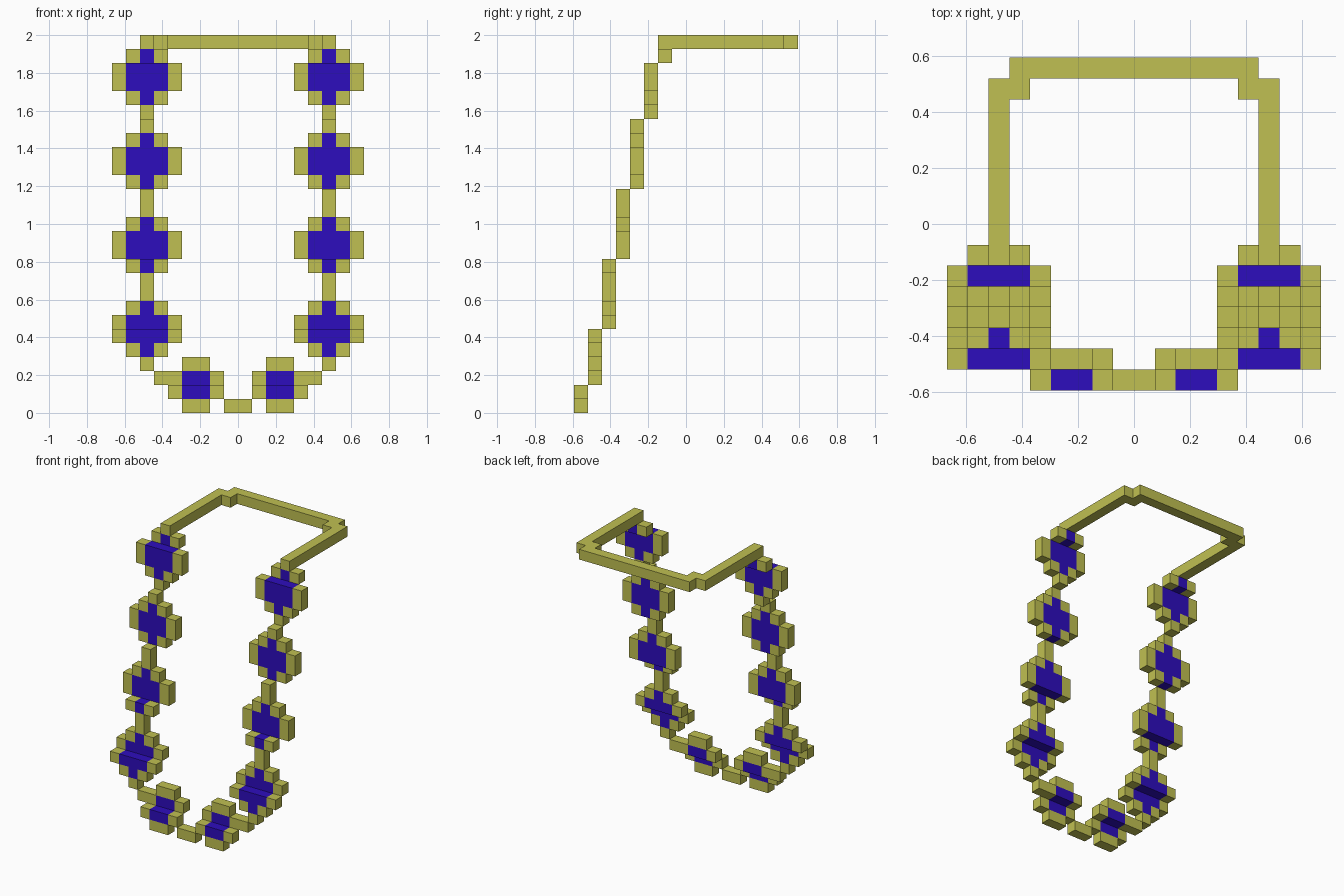
import bpy, bmesh

cube = bpy.data.objects.get("Cube")
if cube:
    bpy.data.objects.remove(cube, do_unlink=True)

U = 2 / 27                                # edge of one block
STEPS = [0, 2, 6, 11, 16, 21, 25, 27]     # heights where the chain steps back one block


def material(name, color):
    m = bpy.data.materials.new(name)
    m.use_nodes = True
    m.diffuse_color = color
    m.node_tree.nodes["Principled BSDF"].inputs["Base Color"].default_value = color
    return m


GOLD = material("gold", (0.527, 0.527, 0.084, 1))
BLUE = material("gem blue", (0.027, 0.004, 0.515, 1))


def build(name, boxes, mat):
    """Make one object from boxes (x0, x1, y0, y1, z0, z1) in block units."""
    bm = bmesh.new()
    for x0, x1, y0, y1, z0, z1 in boxes:
        verts = bmesh.ops.create_cube(bm, size=1)["verts"]
        bmesh.ops.scale(bm, vec=((x1 - x0) * U, (y1 - y0) * U, (z1 - z0) * U), verts=verts)
        bmesh.ops.translate(bm, vec=((x0 + x1) / 2 * U, (y0 + y1) / 2 * U, (z0 + z1) / 2 * U),
                            verts=verts)
    mesh = bpy.data.meshes.new(name)
    bm.to_mesh(mesh)
    bm.free()
    mesh.materials.append(mat)
    obj = bpy.data.objects.new(name, mesh)
    bpy.context.collection.objects.link(obj)


def sloped(x0, x1, z0, z1):
    """Split an upright box into the pieces that follow the stepped slope."""
    out = []
    for layer, (a, b) in enumerate(zip(STEPS, STEPS[1:])):
        lo, hi = max(a, z0), min(b, z1)
        if lo < hi:
            out.append((x0, x1, layer - 8, layer - 7, lo, hi))
    return out


def pair(name, boxes, mat):
    """Build a part on the left (+x) and its mirror on the right."""
    build("left_" + name, boxes, mat)
    build("right_" + name, [(-b[1], -b[0], *b[2:]) for b in boxes], mat)


# Four large gems up each side, with settings and the links above them
for n, z in enumerate((4, 10, 16, 22), 1):
    gem = sloped(6, 7, z, z + 1) + sloped(5, 8, z + 1, z + 3) + sloped(6, 7, z + 3, z + 4)
    pair(f"gem_{n}", gem, BLUE)
    setting = []
    for x in (5, 7):                      # corner blocks
        setting += sloped(x, x + 1, z, z + 1) + sloped(x, x + 1, z + 3, z + 4)
    for x in (4, 8):                      # side wings
        setting += sloped(x, x + 1, z + 1, z + 3)
    pair(f"gem_setting_{n}", setting, GOLD)
    if n < 4:
        pair(f"chain_link_{n}", sloped(6, 7, z + 4, z + 6), GOLD)

# Small front gems with their settings
pair("front_gem", sloped(2, 4, 1, 3), BLUE)
pair("front_gem_setting", sloped(2, 4, 0, 1) + sloped(2, 4, 3, 4)
     + sloped(1, 2, 1, 3) + sloped(4, 5, 1, 3), GOLD)
pair("front_chain_link", sloped(5, 6, 2, 3) + sloped(6, 7, 3, 4), GOLD)

# Lowest link joining the two sides
build("centre_link", [(-1, 1, -8, -7, 0, 1)], GOLD)

# Flat band around the back of the neck
pair("neck_band_side", [(6, 7, -2, 7, 26, 27), (5, 6, 6, 7, 26, 27)], GOLD)
build("neck_band_back", [(-6, 6, 7, 8, 26, 27)], GOLD)
